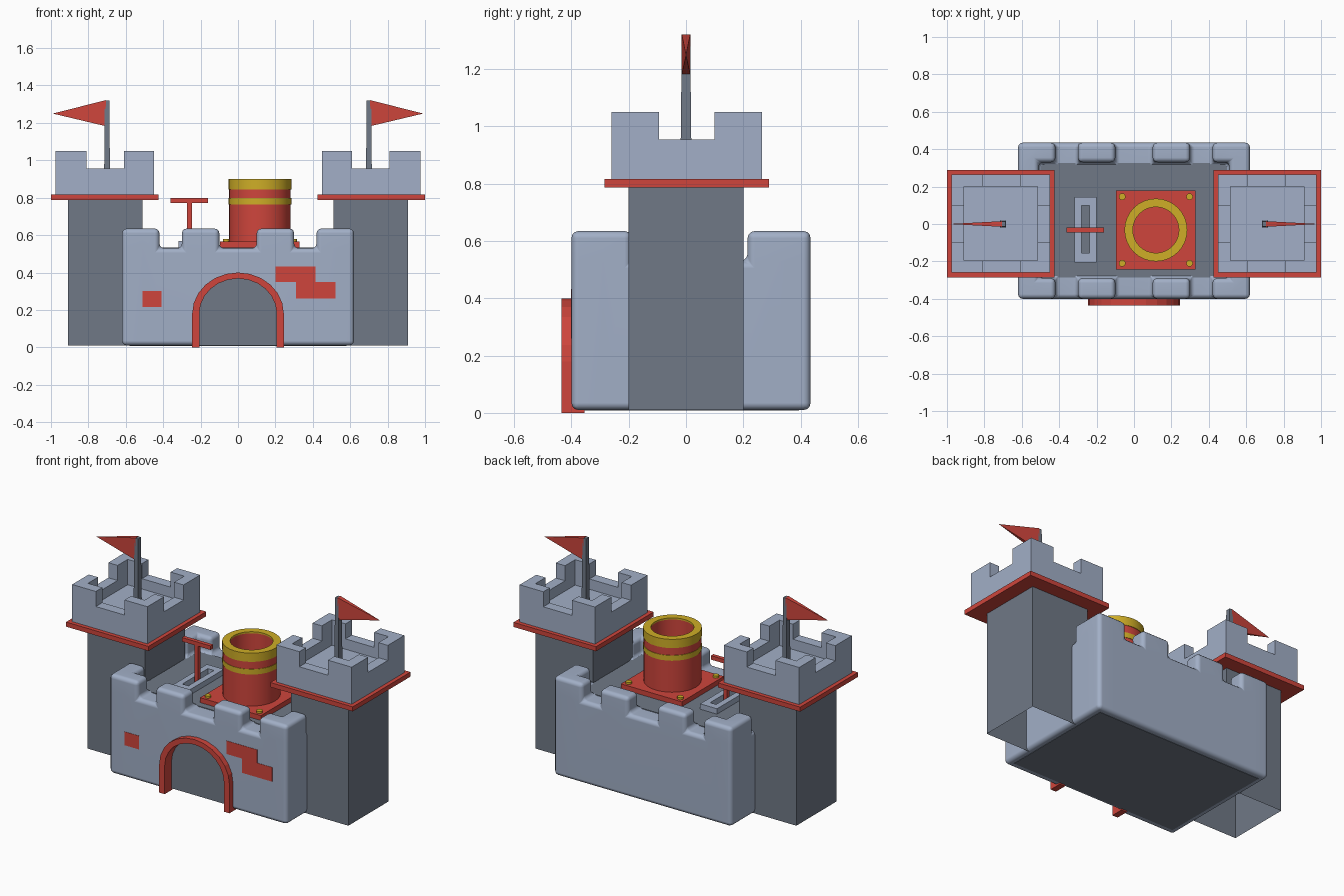
import bpy, bmesh, math

if "Cube" in bpy.data.objects:
    bpy.data.objects.remove(bpy.data.objects["Cube"])


def material(name, rgb):
    m = bpy.data.materials.new(name)
    m.diffuse_color = (*rgb, 1)
    m.use_nodes = True
    m.node_tree.nodes["Principled BSDF"].inputs["Base Color"].default_value = m.diffuse_color
    return m


STONE = material("light_stone", (0.36, 0.43, 0.57))
DARK = material("dark_stone", (0.16, 0.19, 0.24))
RED = material("red", (0.62, 0.06, 0.045))
YELLOW = material("yellow", (0.62, 0.42, 0.02))


def finish(name, bm, mat, mirror=False):
    bmesh.ops.recalc_face_normals(bm, faces=bm.faces)
    me = bpy.data.meshes.new(name)
    bm.to_mesh(me)
    bm.free()
    ob = bpy.data.objects.new(name, me)
    bpy.context.collection.objects.link(ob)
    me.materials.append(mat)
    if mirror:
        ob.modifiers.new("Mirror", 'MIRROR').use_mirror_merge = False
    return ob


def select(ob):
    bpy.ops.object.select_all(action='DESELECT')
    ob.select_set(True)
    bpy.context.view_layer.objects.active = ob


def smooth(ob, angle=35):
    select(ob)
    bpy.ops.object.shade_smooth_by_angle(angle=math.radians(angle))


def blocks(name, xs, ys, zs, filled, mat, mirror=False):
    """Outer skin of a grid of blocks, kept where filled(i, j, k) is true."""
    bm = bmesh.new()
    axes, verts = (xs, ys, zs), {}
    n = [len(a) - 1 for a in axes]

    def solid(c):
        return all(0 <= c[a] < n[a] for a in range(3)) and filled(*c)

    def vert(c):
        if c not in verts:
            verts[c] = bm.verts.new([axes[a][c[a]] for a in range(3)])
        return verts[c]

    for c in [(i, j, k) for i in range(n[0]) for j in range(n[1]) for k in range(n[2])]:
        if not solid(c):
            continue
        for a in range(3):
            for side in (0, 1):
                nb = list(c)
                nb[a] += 2 * side - 1
                if solid(nb):
                    continue
                quad = []
                for u, v in ((0, 0), (1, 0), (1, 1), (0, 1)):
                    p = list(c)
                    p[a] += side
                    p[(a + 1) % 3] += u
                    p[(a + 2) % 3] += v
                    quad.append(vert(tuple(p)))
                bm.faces.new(quad if side else quad[::-1])
    bmesh.ops.dissolve_limit(bm, angle_limit=0.01, verts=bm.verts, edges=bm.edges)
    return finish(name, bm, mat, mirror)


def box(name, x, y, z, mat, mirror=False):
    return blocks(name, x, y, z, lambda i, j, k: True, mat, mirror)


def lathe(name, profile, cx, cy, mat, closed=False, seg=32):
    bm = bmesh.new()
    rings = [[bm.verts.new((cx + r * math.cos(2 * math.pi * s / seg),
                            cy + r * math.sin(2 * math.pi * s / seg), z))
              for s in range(seg)] for r, z in profile]
    pairs = list(zip(rings, rings[1:])) + ([(rings[-1], rings[0])] if closed else [])
    for a, b in pairs:
        for s in range(seg):
            t = (s + 1) % seg
            bm.faces.new((a[s], a[t], b[t], b[s]))
    if not closed:
        bm.faces.new(rings[0])
        bm.faces.new(rings[-1])
    ob = finish(name, bm, mat)
    smooth(ob)
    return ob


def arch_points(w, spring, top, z0, seg=12):
    curve = [(w * math.cos(math.pi * i / seg),
              spring + (top - spring) * math.sin(math.pi * i / seg)) for i in range(seg + 1)]
    return [(w, z0)] + curve + [(-w, z0)]


def extrude_y(name, pts, y0, y1, mat):
    bm = bmesh.new()
    f = bm.faces.new([bm.verts.new((x, y0, z)) for x, z in pts])
    r = bmesh.ops.extrude_face_region(bm, geom=[f])
    moved = [v for v in r["geom"] if isinstance(v, bmesh.types.BMVert)]
    bmesh.ops.translate(bm, verts=moved, vec=(0, y1 - y0, 0))
    return finish(name, bm, mat)


# Main keep: rounded block with a battlement around the roof
def keep_filled(i, j, k):
    if k == 0:
        return True
    rim = i in (0, 8) or j in (0, 4)
    gap = (j in (0, 4) and i in (2, 4, 6)) or (i in (0, 8) and j == 2)
    return rim and not gap


keep = blocks("keep_walls", [-.62, -.51, -.42, -.30, -.10, .10, .30, .42, .51, .62],
              [-.40, -.29, -.19, .215, .33, .435], [.01, .53, .635], keep_filled, STONE)
bevel = keep.modifiers.new("Bevel", 'BEVEL')
bevel.width, bevel.segments = .025, 3

# Doorway recess
cutter = extrude_y("doorway_cutter", arch_points(.215, .18, .375, -.05), -.5, -.365, DARK)
cutter.hide_render = True
cut = keep.modifiers.new("Doorway", 'BOOLEAN')
cut.operation, cut.object, cut.solver = 'DIFFERENCE', cutter, 'EXACT'
select(keep)
for m in ("Bevel", "Doorway"):
    bpy.ops.object.modifier_apply(modifier=m)
bpy.data.objects.remove(cutter)
smooth(keep, 40)
keep.modifiers.new("Weighted", 'WEIGHTED_NORMAL').keep_sharp = True

extrude_y("door", arch_points(.212, .18, .373, .012), -.367, -.34, DARK)
outer = arch_points(.245, .18, .40, 0)
inner = arch_points(.207, .18, .368, 0)
extrude_y("door_arch", outer + inner[::-1], -.435, -.355, RED)

# Roof deck, underside and painted bricks
box("roof_deck", [-.505, .505], [-.285, .325], [.52, .534], DARK)
box("keep_underside", [-.58, .58], [-.355, .395], [.008, .02], DARK)
for x0, x1, z0, z1 in ((-.51, -.41, .215, .30), (.20, .415, .35, .433), (.31, .52, .26, .35)):
    box("painted_brick", [x0, x1], [-.402, -.39], [z0, z1], RED)

# Towers, mirrored left and right
shaft = box("tower_shafts", [.51, .91], [-.2, .2], [.01, .80], DARK, True)
bm = bmesh.new()
bm.from_mesh(shaft.data)
bmesh.ops.delete(bm, geom=[f for f in bm.faces if f.normal.z < -.5], context='FACES')
bm.to_mesh(shaft.data)
bm.free()
box("tower_trims", [.425, 1.0], [-.285, .29], [.787, .816], RED, True)


def top_filled(i, j, k):
    rim = i in (0, 4) or j in (0, 4)
    return k == 0 or (rim and (k == 1 or not (i == 2 or j == 2)))


blocks("tower_tops", [.45, .515, .61, .81, .91, .975],
       [-.26, -.195, -.095, .10, .20, .265], [.816, .89, .955, 1.05], top_filled, STONE, True)

# Tapered flagpoles and pennants
bm = bmesh.new()
lo, hi = [[bm.verts.new((.70 + sx * r, sy * r * 1.2, z)) for sx, sy in
           ((-1, -1), (1, -1), (1, 1), (-1, 1))] for r, z in ((.016, .88), (.012, 1.32))]
for s in range(4):
    bm.faces.new((lo[s], lo[(s + 1) % 4], hi[(s + 1) % 4], hi[s]))
bm.faces.new(lo)
bm.faces.new(hi)
finish("flagpoles", bm, DARK, True)

bm = bmesh.new()
base = [bm.verts.new((.705, y, z)) for y, z in
        ((-.015, 1.182), (.015, 1.182), (.015, 1.322), (-.015, 1.322))]
tip = bm.verts.new((.99, 0, 1.25))
bm.faces.new(base)
for s in range(4):
    bm.faces.new((base[s], base[(s + 1) % 4], tip))
finish("pennants", bm, RED, True)

# Chimney-like cannon with base plate, bands and bolts
CX, CY = .117, -.032
box("cannon_plate", [CX - .212, CX + .212], [CY - .21, CY + .21], [.525, .565], RED)
lathe("cannon_barrel", [(.165, .55), (.165, .897), (.125, .897), (.125, .60)], CX, CY, RED)
for z0, z1, r in ((.845, .90, .123), (.765, .798, .15)):
    lathe("cannon_band", [(r, z0), (.168, z0), (.168, z1), (r, z1)] if z1 < .85 else
          [(.15, z0), (.168, z0), (.168, z1), (r, z1), (r, .89), (.15, .89)],
          CX, CY, YELLOW, True)
for sx in (-1, 1):
    for sy in (-1, 1):
        lathe("plate_bolt", [(.018, .55), (.018, .578)], CX + sx * .18, CY + sy * .178,
              YELLOW, seg=12)

# Lever in a slotted frame
blocks("lever_frame", [-.318, -.28, -.238, -.20], [-.205, -.155, .10, .145], [.525, .568],
       lambda i, j, k: (i, j) != (1, 1), STONE)
box("lever_stem", [-.272, -.246], [-.045, -.02], [.525, .78], RED)
box("lever_handle", [-.36, -.16], [-.045, -.02], [.773, .798], RED)
